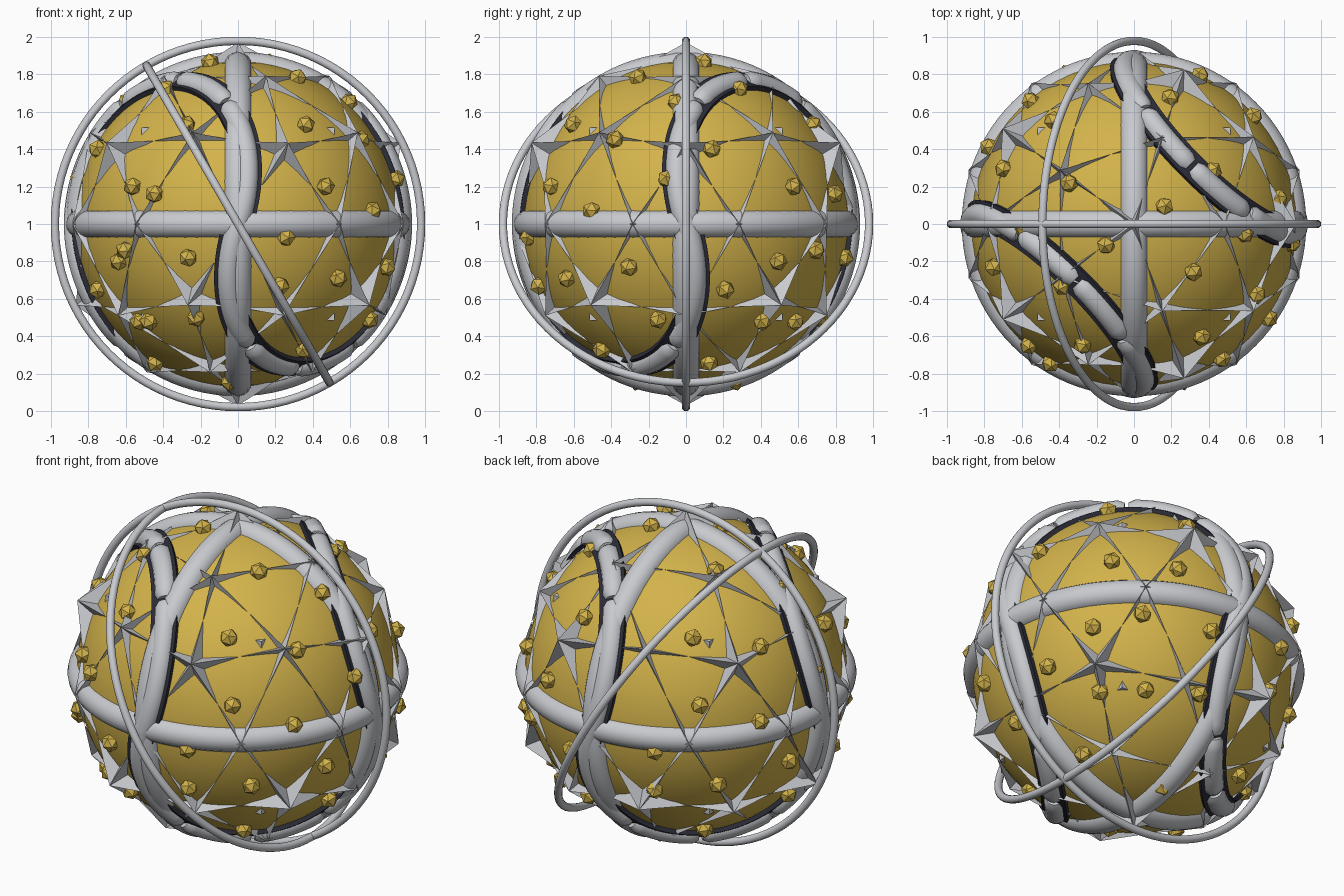
import bpy, bmesh, math
from mathutils import Vector, Matrix

if "Cube" in bpy.data.objects:
    bpy.data.objects.remove(bpy.data.objects["Cube"])

C = Vector((0, 0, 1))          # centre of the globe
R = 0.87                       # globe radius


def material(name, rgb):
    m = bpy.data.materials.new(name)
    m.diffuse_color = (*rgb, 1)
    m.use_nodes = True
    m.node_tree.nodes["Principled BSDF"].inputs["Base Color"].default_value = m.diffuse_color
    return m


GOLD = material("gold", (0.65, 0.45, 0.07))
SILVER = material("silver", (0.58, 0.59, 0.62))
DARK = material("dark_navy", (0.025, 0.025, 0.04))


def finish(bm, name, mat, smooth=False):
    bmesh.ops.recalc_face_normals(bm, faces=bm.faces[:])
    me = bpy.data.meshes.new(name)
    bm.to_mesh(me)
    bm.free()
    me.materials.append(mat)
    ob = bpy.data.objects.new(name, me)
    ob.location = C
    bpy.context.collection.objects.link(ob)
    for p in me.polygons:
        p.use_smooth = smooth
    return ob


def sweep(bm, stations, section):
    """Skin a closed section through (position, side, normal, scale) stations."""
    rings = []
    for pos, side, nor, s in stations:
        rings.append([bm.verts.new(pos + side * a * s + nor * b * s) for a, b in section])
    n = len(section)
    for r0, r1 in zip(rings, rings[1:]):
        for i in range(n):
            j = (i + 1) % n
            bm.faces.new((r0[i], r0[j], r1[j], r1[i]))
    bm.faces.new(rings[0])
    bm.faces.new(rings[-1][::-1])


def ring(name, major, minor, rot):
    bpy.ops.mesh.primitive_torus_add(major_radius=major, minor_radius=minor, major_segments=96,
                                     minor_segments=16, location=C, rotation=rot)
    ob = bpy.context.object
    ob.name = name
    ob.data.materials.append(SILVER)
    bpy.ops.object.shade_smooth()


# Globe
bm = bmesh.new()
bmesh.ops.create_uvsphere(bm, u_segments=64, v_segments=40, radius=R)
finish(bm, "globe", GOLD, True)

# Inner cube whose corners just pierce the globe
bm = bmesh.new()
bmesh.ops.create_cube(bm, size=1.03)
finish(bm, "inner_cube", SILVER)

# Three thick bands and two thin orbit rings
H = math.pi / 2
ring("equator_band", 0.845, 0.075, (0, 0, 0))
ring("front_band", 0.845, 0.075, (H, 0, 0))
ring("side_band", 0.845, 0.075, (0, H, 0))
ring("upright_orbit", 0.978, 0.022, (H, 0, 0))
ring("tilted_orbit", 0.978, 0.022, (0, math.radians(60), 0))

# Wavy seam: four circular arcs on the sphere, alternately up and down
nrm = Vector((1, 1, -0.345)).normalized()
cen = nrm * -nrm.x
rad = math.sqrt(1 - nrm.x ** 2)
up = Vector((nrm.z, nrm.z, -2 * nrm.x)).normalized() * -1
lat = up.cross(nrm)


def arc(a0, a1, k, radius, taper):
    m = Matrix.Rotation(k * H, 3, 'Z') @ Matrix.Diagonal((1, 1, -1 if k % 2 else 1))
    n = max(6, round((a1 - a0) / 3))
    out = []
    for i in range(n + 1):
        t = math.radians(a0 + (a1 - a0) * i / n)
        p = m @ (cen + rad * (up * math.cos(t) + lat * math.sin(t)))
        tan = m @ (lat * math.cos(t) - up * math.sin(t))
        s = 1.0
        if taper and ((i == 0 and a0 > -100) or (i == n and a1 < 100)):
            s = 0.75
        out.append((p * radius, p.cross(tan).normalized(), p.normalized(), s))
    return out


circle = [(0.062 * math.cos(i * math.pi / 8), 0.062 * math.sin(i * math.pi / 8)) for i in range(16)]
strip = [(-0.078, -0.03), (0.078, -0.03), (0.078, 0.018), (-0.078, 0.018)]
tube, under = bmesh.new(), bmesh.new()
for k in range(4):
    for a0, a1 in ((-103.4, -38), (-36, -1), (1, 36), (38, 103.4)):
        sweep(tube, arc(a0, a1, k, 0.868, True), circle)
    sweep(under, arc(-103.4, 103.4, k, 0.872, False), strip)
ob = finish(tube, "seam_tube", SILVER)
bpy.context.view_layer.objects.active = ob
bpy.ops.object.select_all(action='DESELECT')
ob.select_set(True)
bpy.ops.object.shade_smooth_by_angle(angle=math.radians(40))
finish(under, "seam_backing", DARK)

# Spiked stars on the points of a once-divided icosahedron, arms along its edges
ico = [Vector((0, 0, s)) for s in (1, -1)]
for i in range(5):
    for z, off in ((0.4472, 0), (-0.4472, 36)):
        a = math.radians(72 * i + off)
        ico.append(Vector((0.8944 * math.cos(a), 0.8944 * math.sin(a), z)))
mids = [(a + b).normalized() for i, a in enumerate(ico) for b in ico[i + 1:] if a.dot(b) > 0.4]
points = ico + mids
bm = bmesh.new()
for idx, p in enumerate(points):
    big = idx < 12
    tip_r, hub = (0.97, 0.055) if big else (0.93, 0.032)
    near = [q for q in points if q is not p and p.dot(q) > 0.78]
    u = p.orthogonal().normalized()
    v = p.cross(u)
    near.sort(key=lambda q: math.atan2(q.dot(v), q.dot(u)))
    tip = bm.verts.new(p * tip_r)
    loop = []
    for q, q2 in zip(near, near[1:] + near[:1]):
        loop.append(bm.verts.new((p + q).normalized() * 0.877))
        d = (q - p * q.dot(p)).normalized() + (q2 - p * q2.dot(p)).normalized()
        loop.append(bm.verts.new(p * 0.862 + d.normalized() * hub))
    for a, b in zip(loop, loop[1:] + loop[:1]):
        bm.faces.new((tip, a, b))
    bm.faces.new(loop[::-1])
finish(bm, "spiked_stars", SILVER)

# Gold studs: (azimuth, height) over half the globe, repeated round the back
studs = [(-121, .16), (-113, .53), (-59, .53), (-39, .78), (-5, .65), (-57, .2), (-7, .24),
         (-35, .07), (-73, -.07), (-134, -.14), (-108, -.18), (-74, -.33), (-50, -.29),
         (-132, -.52), (-108, -.5), (-12, -.51), (-52, -.67), (10, .4), (42, .2), (-21, -.23),
         (15, -.35), (35, -.2), (35, -.52), (15, -.74), (-30, .45), (30, .86), (34, .72),
         (-100, -.84)]
bm = bmesh.new()
for turn in (0, 187):
    for az, z in studs:
        a = math.radians(az + turn)
        h = math.sqrt(0.88 ** 2 - z * z)
        p = Vector((h * math.cos(a), h * math.sin(a), z))
        m = Matrix.Translation(p) @ p.to_track_quat('Z', 'Y').to_matrix().to_4x4()
        bmesh.ops.create_icosphere(bm, subdivisions=1, radius=0.052, matrix=m)
finish(bm, "gold_studs", GOLD)
